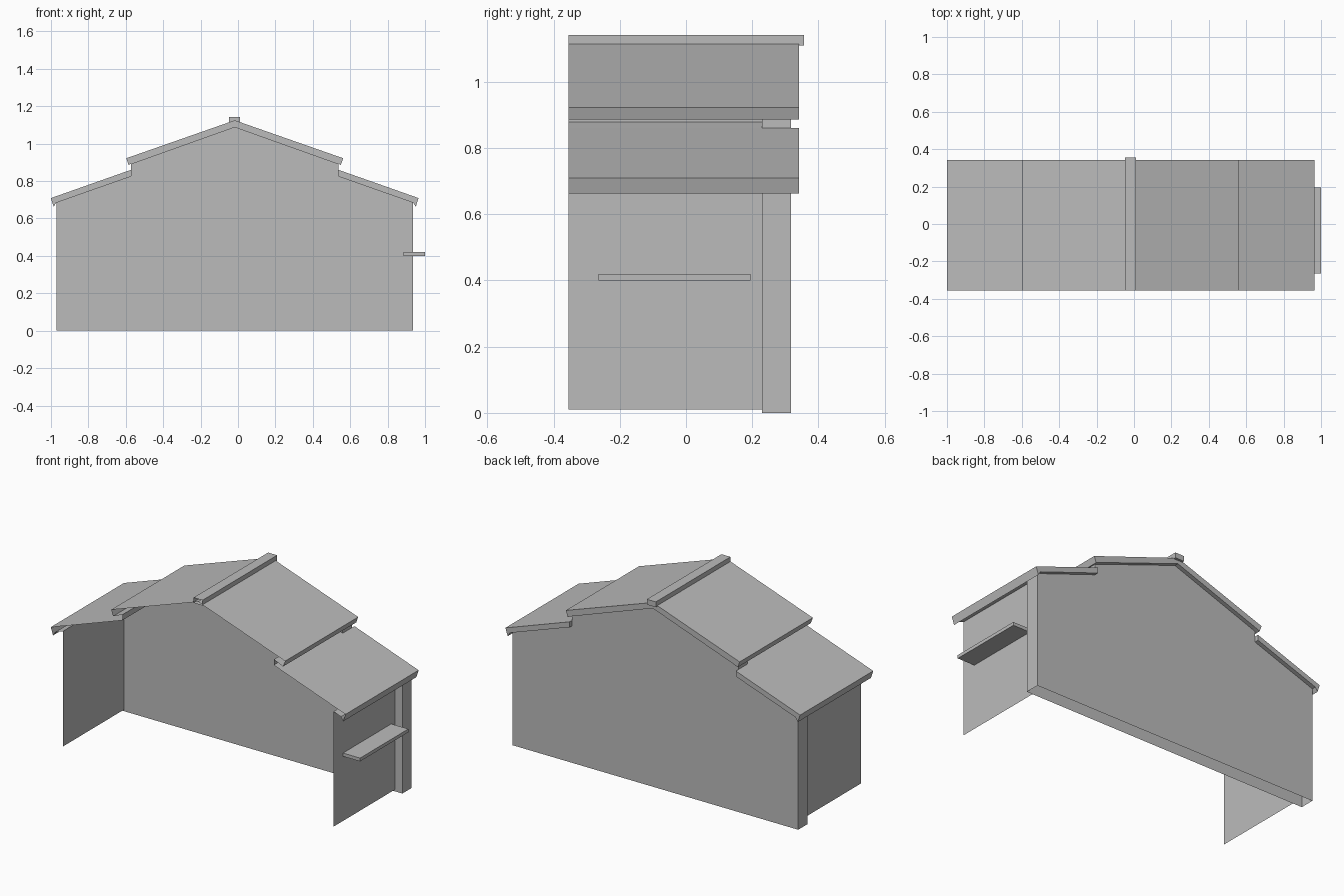
import bpy
import bmesh

cube = bpy.data.objects.get("Cube")
if cube:
    bpy.data.objects.remove(cube, do_unlink=True)

GREY = (0.5, 0.5, 0.5, 1.0)
mat = bpy.data.materials.new("plain grey")
mat.use_nodes = True
mat.diffuse_color = GREY
mat.node_tree.nodes["Principled BSDF"].inputs["Base Color"].default_value = GREY

MID = -0.0175                              # x of the ridge line
FRONT, PANEL, REAR, EDGE = -0.355, 0.23, 0.317, 0.342


def finish(name, bm):
    bmesh.ops.remove_doubles(bm, verts=bm.verts, dist=0.0005)
    mesh = bpy.data.meshes.new(name)
    bm.to_mesh(mesh)
    bm.free()
    mesh.materials.append(mat)
    obj = bpy.data.objects.new(name, mesh)
    bpy.context.collection.objects.link(obj)


def face(bm, points):
    """Add a face and its mirror image about the ridge line."""
    for side in (1, -1):
        verts = [bm.verts.new((MID + side * d, y, z)) for d, y, z in points]
        bm.faces.new(verts if side == 1 else verts[::-1])


def strip(bm, profile, y0, y1):
    """Sweep an open (distance, height) profile along y."""
    for (a, za), (b, zb) in zip(profile, profile[1:]):
        face(bm, [(a, y0, za), (b, y0, zb), (b, y1, zb), (a, y1, za)])


def box(name, x, y, z, open_front=False):
    bm = bmesh.new()
    bmesh.ops.create_cube(bm, size=1)
    for v in bm.verts:
        v.co = [r[0] if c < 0 else r[1] for c, r in zip(v.co, (x, y, z))]
    if open_front:
        bm.normal_update()
        ends = [f for f in bm.faces if f.normal.y < -0.9]
        bmesh.ops.delete(bm, geom=ends, context='FACES')
    finish(name, bm)


def roof(name, top, lip, soffit, under):
    """Thin roof shell: top, eave board, soffit, closed back edge."""
    bm = bmesh.new()
    strip(bm, top + lip + [soffit], FRONT, EDGE)
    strip(bm, lip[-1:] + under, REAR, EDGE)
    face(bm, [(d, EDGE, z) for d, z in top + lip + under])
    finish(name, bm)


# Two roof tiers
roof("upper_roof", [(0, 1.125), (0.58, 0.922)], [(0.567, 0.886)],
     (0.505, 0.912), [(0.555, 0.892), (0, 1.09)])
roof("lower_roof", [(0.555, 0.86), (0.983, 0.709)], [(0.968, 0.663), (0.953, 0.687)],
     (0.903, 0.705), [(0.555, 0.827), (0.555, 0.86)])

# Risers between the tiers, with the lower roof tucked in below
bm = bmesh.new()
strip(bm, [(0.505, 0.912), (0.505, 0.878), (0.555, 0.86)], FRONT, PANEL)
finish("roof_risers", bm)

# Side walls as single sheets
bm = bmesh.new()
strip(bm, [(0.903, 0.705), (0.903, 0.01)], FRONT, PANEL)
finish("side_walls", bm)

# Thick stepped back wall, open underneath
gable = [(0, 1.09), (0.555, 0.892), (0.555, 0.827), (0.953, 0.687), (0.953, 0), (0, 0)]
bm = bmesh.new()
strip(bm, gable[1:3], PANEL, REAR)
strip(bm, gable[3:5], PANEL, REAR)
face(bm, [(d, REAR, z) for d, z in gable])
face(bm, [(d, PANEL, z) for d, z in reversed(gable)])
finish("back_wall", bm)

# Ridge cap and side shelf
box("ridge_cap", (-0.048, 0.012), (FRONT, 0.356), (1.11, 1.142), open_front=True)
box("side_shelf", (0.886, 1.0), (-0.265, 0.195), (0.4, 0.42))
